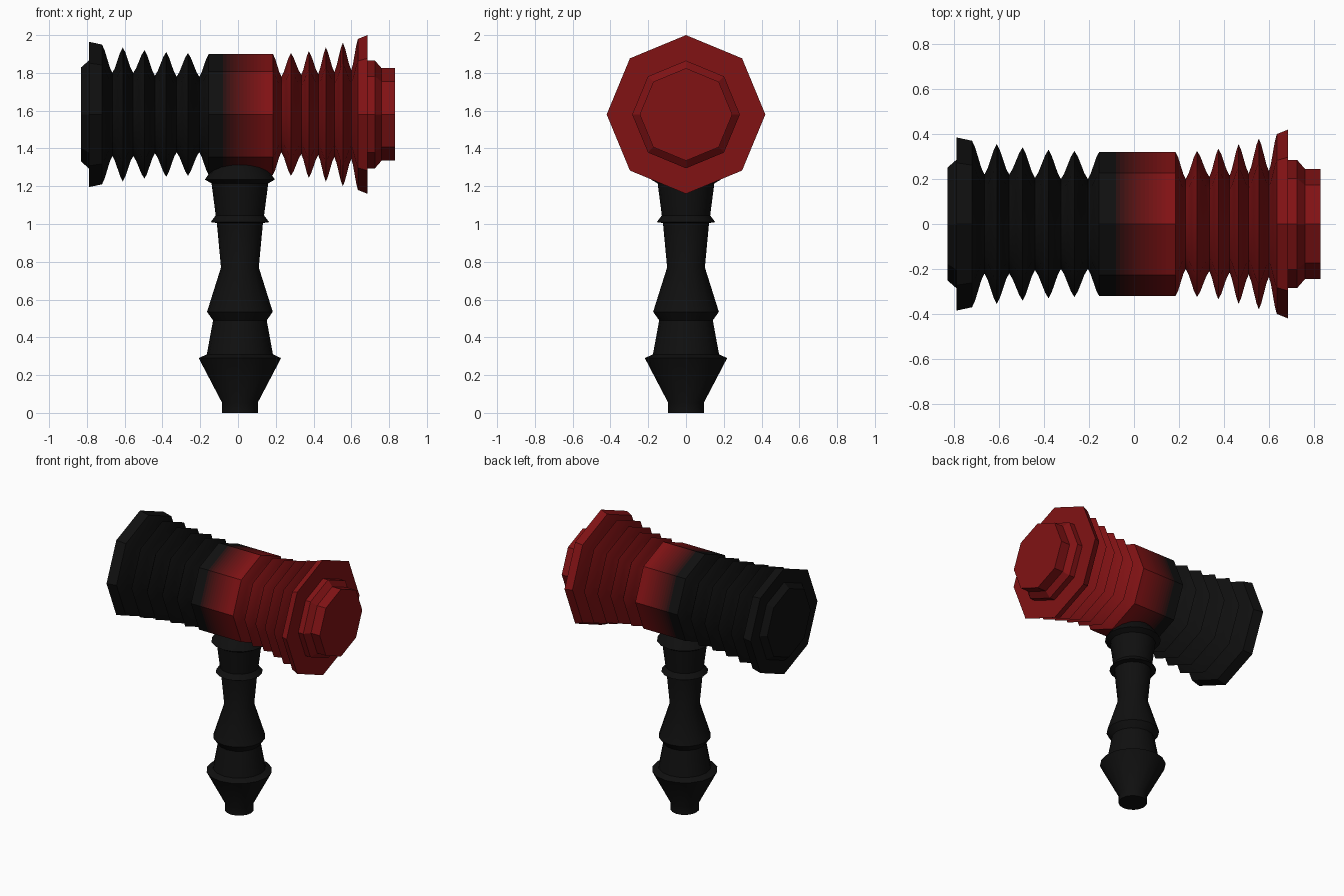
import bpy, bmesh, math
from mathutils import Vector

if "Cube" in bpy.data.objects:
    bpy.data.objects.remove(bpy.data.objects["Cube"])

BLACK = (0.005, 0.005, 0.005)
RED = (0.22, 0.006, 0.007)


def material(name, t):
    m = bpy.data.materials.new(name)
    m.diffuse_color = (*[a + (b - a) * t for a, b in zip(BLACK, RED)], 1)
    m.use_nodes = True
    m.node_tree.nodes["Principled BSDF"].inputs["Base Color"].default_value = m.diffuse_color
    return m


def lathe(name, profile, sides, place, mats, pick=lambda pos: 0):
    """Revolve (position, radius) pairs; place maps (pos, a, b) to a point."""
    bm = bmesh.new()
    rings = []
    for pos, r in profile:
        rings.append([bm.verts.new(place(pos, r * math.cos(2 * math.pi * i / sides),
                                         r * math.sin(2 * math.pi * i / sides)))
                      for i in range(sides)])
    for (p0, _), (p1, _), a, b in zip(profile, profile[1:], rings, rings[1:]):
        for i in range(sides):
            j = (i + 1) % sides
            f = bm.faces.new((a[i], a[j], b[j], b[i]))
            f.material_index = pick((p0 + p1) / 2)
    bm.faces.new(rings[0][::-1]).material_index = pick(profile[0][0])
    bm.faces.new(rings[-1]).material_index = pick(profile[-1][0])
    bmesh.ops.recalc_face_normals(bm, faces=bm.faces)
    me = bpy.data.meshes.new(name)
    bm.to_mesh(me)
    bm.free()
    ob = bpy.data.objects.new(name, me)
    bpy.context.collection.objects.link(ob)
    for m in mats:
        me.materials.append(m)
    bpy.ops.object.select_all(action='DESELECT')
    ob.select_set(True)
    bpy.context.view_layer.objects.active = ob
    bpy.ops.object.shade_smooth_by_angle(angle=math.radians(30))
    return ob


def eased(points, steps=4):
    """Rounded waves through alternating peaks and valleys."""
    out = [points[0]]
    for (x0, r0), (x1, r1) in zip(points, points[1:]):
        for k in range(1, steps + 1):
            t = k / steps
            e = (1 - math.cos(math.pi * t)) / 2
            e = 0.5 * e + 0.5 * t
            out.append((x0 + (x1 - x0) * t, r0 + (r1 - r0) * e))
    return out


# Head: bellows on both sides of a plain middle barrel
left_waves = eased([(-0.72, 0.37), (-0.665, 0.22), (-0.61, 0.355), (-0.555, 0.22),
                    (-0.495, 0.34), (-0.44, 0.205), (-0.38, 0.33), (-0.325, 0.20),
                    (-0.265, 0.325), (-0.205, 0.20), (-0.155, 0.32)])
right_waves = eased([(0.185, 0.32), (0.23, 0.20), (0.28, 0.325), (0.335, 0.21),
                     (0.375, 0.335), (0.425, 0.215), (0.465, 0.355), (0.51, 0.225),
                     (0.555, 0.38), (0.60, 0.235), (0.635, 0.40)])
bands = 12
fade0, fade1 = -0.08, 0.14
barrel = [(fade0 + (fade1 - fade0) * i / bands, 0.32) for i in range(bands + 1)]
head_profile = ([(-0.83, 0.25), (-0.79, 0.285), (-0.79, 0.385)] + left_waves + barrel
                + right_waves + [(0.685, 0.42), (0.685, 0.285), (0.725, 0.285),
                                 (0.76, 0.245), (0.83, 0.245)])

# Black fades to red across the barrel, one material per band
fade = [material(f"head_fade_{i}", i / (bands + 1)) for i in range(bands + 2)]


def fade_index(x):
    t = (x - fade0) / (fade1 - fade0)
    return 0 if t < 0 else bands + 1 if t > 1 else 1 + int(t * bands)


lathe("hammer_head", head_profile, 8,
      lambda p, a, b: Vector((p, a, 1.58 + b)), fade, fade_index)

# Handle: turned grip with collars, top sunk into the head
handle_profile = [(0, 0.095), (0.055, 0.095), (0.29, 0.218), (0.31, 0.175), (0.49, 0.142),
                  (0.535, 0.174), (0.77, 0.10), (1.005, 0.122), (1.01, 0.155),
                  (1.045, 0.128), (1.215, 0.15), (1.235, 0.185), (1.265, 0.165),
                  (1.34, 0.11)]
lathe("handle", handle_profile, 16,
      lambda p, a, b: Vector((0.01 + a, b, p)), [material("handle_black", 0)])
